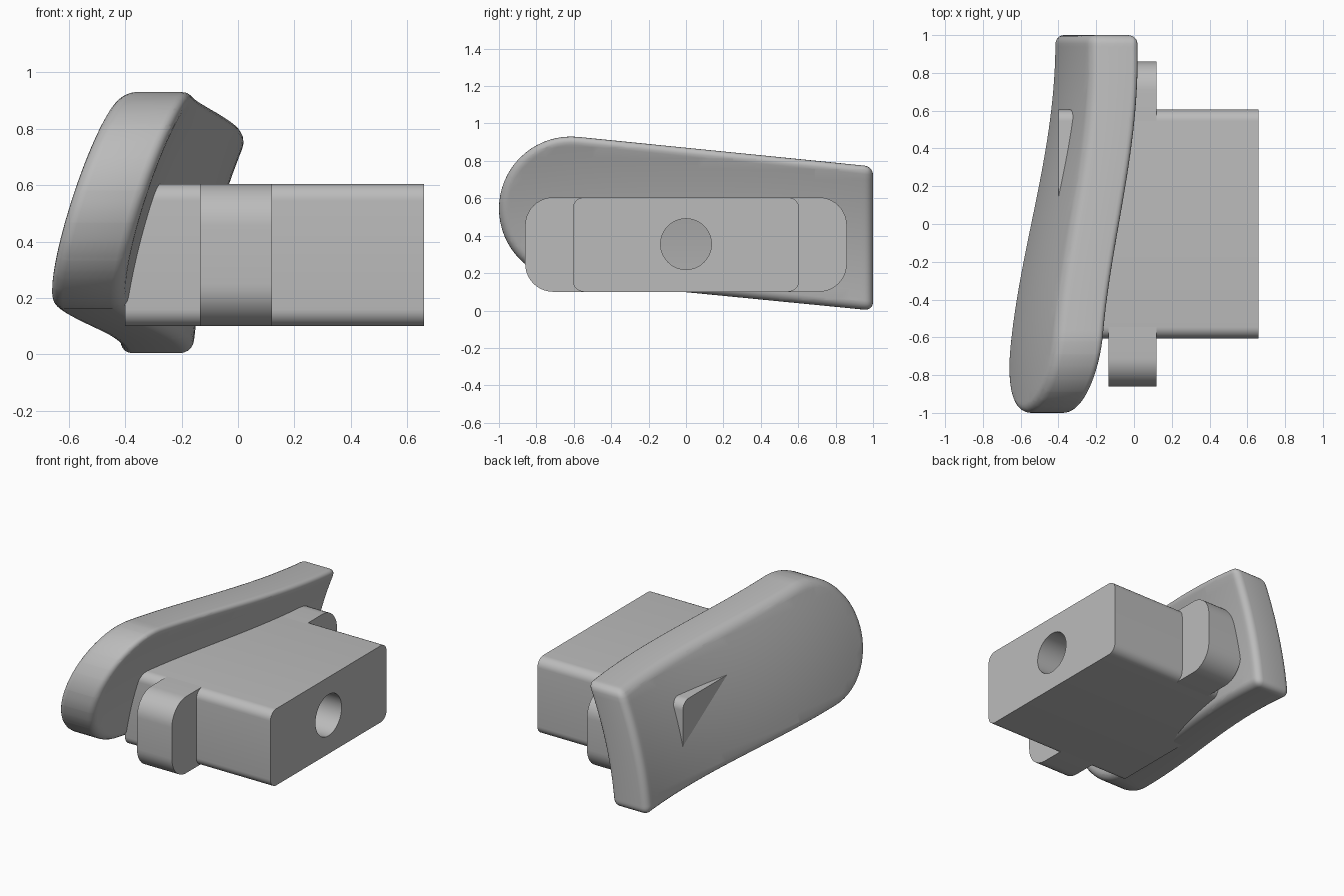
import bpy, bmesh, math
from mathutils import Vector

if "Cube" in bpy.data.objects:
    bpy.data.objects.remove(bpy.data.objects["Cube"])

grey = bpy.data.materials.new("plain grey")
grey.diffuse_color = (0.5, 0.5, 0.5, 1)
grey.use_nodes = True
grey.node_tree.nodes["Principled BSDF"].inputs["Base Color"].default_value = grey.diffuse_color


def arc(cy, cz, r, a0, a1, n):
    """Points of an arc in the YZ plane, angles in degrees."""
    return [(cy + r * math.cos(math.radians(a0 + (a1 - a0) * i / n)),
             cz + r * math.sin(math.radians(a0 + (a1 - a0) * i / n))) for i in range(n + 1)]


def prism(profile, x0, x1):
    """Extrude a YZ profile along x."""
    bm = bmesh.new()
    low = [bm.verts.new((x0, y, z)) for y, z in profile]
    high = [bm.verts.new((x1, y, z)) for y, z in profile]
    bm.faces.new(low)
    bm.faces.new(high)
    n = len(profile)
    for i in range(n):
        j = (i + 1) % n
        bm.faces.new((low[i], low[j], high[j], high[i]))
    bmesh.ops.recalc_face_normals(bm, faces=bm.faces[:])
    return bm


def finish(bm, name):
    mesh = bpy.data.meshes.new(name)
    bm.to_mesh(mesh)
    bm.free()
    ob = bpy.data.objects.new(name, mesh)
    bpy.context.collection.objects.link(ob)
    mesh.materials.append(grey)
    return ob


def smooth(ob):
    bpy.ops.object.select_all(action='DESELECT')
    ob.select_set(True)
    bpy.context.view_layer.objects.active = ob
    bpy.ops.object.shade_smooth_by_angle(angle=math.radians(35))


# Curved paddle: one round end, one square end, rounded rims
THICK = 0.26
profile = arc(-0.615, 0.545, 0.385, 84.5, 264.5, 32) + [(1.0, 0.0), (1.0, 0.77)]
bm = prism(profile, 0, THICK)
sharp = [e for e in bm.edges if e.calc_face_angle() > math.radians(30)]
bmesh.ops.bevel(bm, geom=sharp, offset=0.045, offset_type='OFFSET', segments=5,
                profile=0.5, affect='EDGES', clamp_overlap=True)
# slice it finely, then bend every point sideways
for axis, start, stop, count in ((1, -1, 1, 32), (2, 0, 0.93, 16)):
    for i in range(1, count):
        co, no = Vector(), Vector()
        co[axis] = start + (stop - start) * i / count
        no[axis] = 1
        bmesh.ops.bisect_plane(bm, geom=bm.verts[:] + bm.edges[:] + bm.faces[:],
                               dist=1e-5, plane_co=co, plane_no=no)
for v in bm.verts:
    y, z = v.co.y, v.co.z
    v.co.x += -0.56 + 0.14 * math.sin(math.pi / 2 * y) + 0.08 * z + 0.22 * z * z
smooth(finish(bm, "curved_paddle"))

# Mounting block with rounded long edges
Z0, Z1, R = 0.10, 0.605, 0.06
profile = []
for cy, cz, a in ((0.605 - R, Z1 - R, 0), (-0.605 + R, Z1 - R, 90),
                  (-0.605 + R, Z0 + R, 180), (0.605 - R, Z0 + R, 270)):
    profile += arc(cy, cz, R, a, a + 90, 8)
block = finish(prism(profile, -0.40, 0.66), "mounting_block")

# Bore through the block, closed behind by the paddle
cutter = finish(prism(arc(0, 0.355, 0.136, 0, 352.5, 47), -0.6, 0.9), "bore_cutter")
cutter.hide_render = True
mod = block.modifiers.new("bore", 'BOOLEAN')
mod.operation = 'DIFFERENCE'
mod.solver = 'EXACT'
mod.object = cutter
bpy.context.view_layer.objects.active = block
bpy.ops.object.modifier_apply(modifier=mod.name)
bpy.data.objects.remove(cutter)
smooth(block)

# Flange ears on both sides of the block
RE = 0.15
for side, name in ((-1, "flange_ear_front"), (1, "flange_ear_back")):
    pts = ([(0.545, Z0)] + arc(0.86 - RE, Z0 + RE, RE, 270, 360, 10)
           + arc(0.86 - RE, Z1 - RE, RE, 0, 90, 10) + [(0.545, Z1)])
    smooth(finish(prism([(side * y, z) for y, z in pts], -0.135, 0.12), name))
